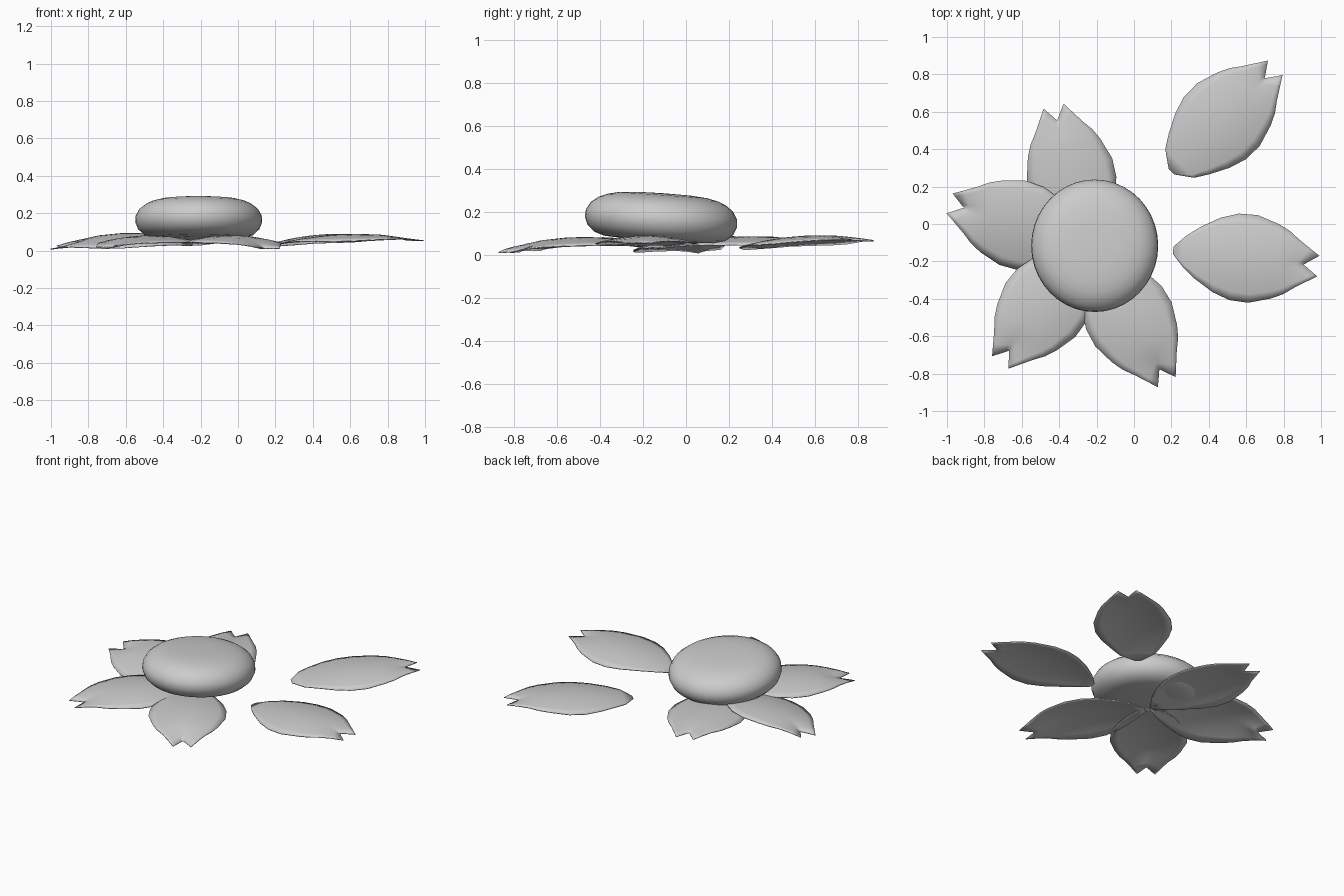
import bpy, bmesh, math
from mathutils import Vector

if "Cube" in bpy.data.objects:
    bpy.data.objects.remove(bpy.data.objects["Cube"])


def finish(name, bm, angle):
    bmesh.ops.recalc_face_normals(bm, faces=bm.faces)
    me = bpy.data.meshes.new(name)
    bm.to_mesh(me)
    bm.free()
    ob = bpy.data.objects.new(name, me)
    bpy.context.collection.objects.link(ob)
    bpy.ops.object.select_all(action='DESELECT')
    ob.select_set(True)
    bpy.context.view_layer.objects.active = ob
    bpy.ops.object.shade_smooth_by_angle(angle=math.radians(angle))
    return ob


# Petal outline: (fraction of length, half width)
OUTLINE = [(0, .02), (.08, .085), (.17, .14), (.3, .2), (.42, .232), (.55, .235),
           (.7, .2), (.78, .17), (.85, .13), (.93, .09), (1, .055)]


def petal(name, base, tip, heights, roll=0, full=0):
    """Arched petal with a notched tip; heights are base, middle and tip."""
    base, tip = Vector(base), Vector(tip)
    length = (tip - base).length
    d = (tip - base).normalized()
    side = Vector((-d.y, d.x))
    zb, zm, zt = heights
    m = .55
    bm = bmesh.new()
    rows = []
    for t, w in OUTLINE:
        if t > 0:
            w += full * math.exp(-t / .15)
        spine = (zb * (t - m) * (t - 1) / m + zm * t * (t - 1) / (m * (m - 1))
                 + zt * t * (t - m) / (1 - m))
        row = []
        for i in range(-5, 6):
            u = i / 5
            s = t * length - .08 * (1 - abs(u)) * max(0, (t - .7) / .3)
            p = base + d * s + side * (u * w)
            z = spine - .65 * (u * w) ** 2 + roll * u * w
            row.append(bm.verts.new((p.x, p.y, z)))
        rows.append(row)
    for a, b in zip(rows, rows[1:]):
        for i in range(10):
            bm.faces.new((a[i], a[i + 1], b[i + 1], b[i]))
    ob = finish(name, bm, 40)
    mod = ob.modifiers.new("thickness", 'SOLIDIFY')
    mod.thickness = .005
    mod.offset = 0


# Petals still attached under the centre
petal("attached_petal_back", (-.24, -.12), (-.43, .63), (.03, .083, .055))
petal("attached_petal_left", (-.24, -.12), (-.985, .11), (.03, .083, .018), roll=-.15)
petal("attached_petal_front_left", (-.24, -.12), (-.715, -.74), (.03, .078, .02))
petal("attached_petal_front_right", (-.22, -.16), (.175, -.845), (.03, .078, .012))

# Loose petals lying beside the flower
petal("loose_petal_right", (.21, -.14), (.985, -.225), (.035, .087, .055))
petal("loose_petal_back", (.2, .28), (.755, .835), (.025, .087, .065), full=.04)

# Rounded, slightly tilted flower centre
PROFILE = [(.17, -.108), (.25, -.103), (.295, -.088), (.328, -.058), (.343, -.02), (.34, .015),
           (.32, .05), (.285, .077), (.25, .092), (.2, .104), (.12, .111)]
N = 40
bm = bmesh.new()
tilt = math.radians(-4)
rings = []


def place(x, y, z):
    return bm.verts.new((x - .21, y * math.cos(tilt) - z * math.sin(tilt) - .115,
                         y * math.sin(tilt) + z * math.cos(tilt) + .173))


for r, z in PROFILE:
    rings.append([place(r * .99 * math.cos(2 * math.pi * k / N),
                        r * 1.035 * math.sin(2 * math.pi * k / N), z) for k in range(N)])
low, high = place(0, 0, -.11), place(0, 0, .113)
for k in range(N):
    j = (k + 1) % N
    for a, b in zip(rings, rings[1:]):
        bm.faces.new((a[k], a[j], b[j], b[k]))
    bm.faces.new((low, rings[0][j], rings[0][k]))
    bm.faces.new((high, rings[-1][k], rings[-1][j]))
finish("flower_centre", bm, 60)
